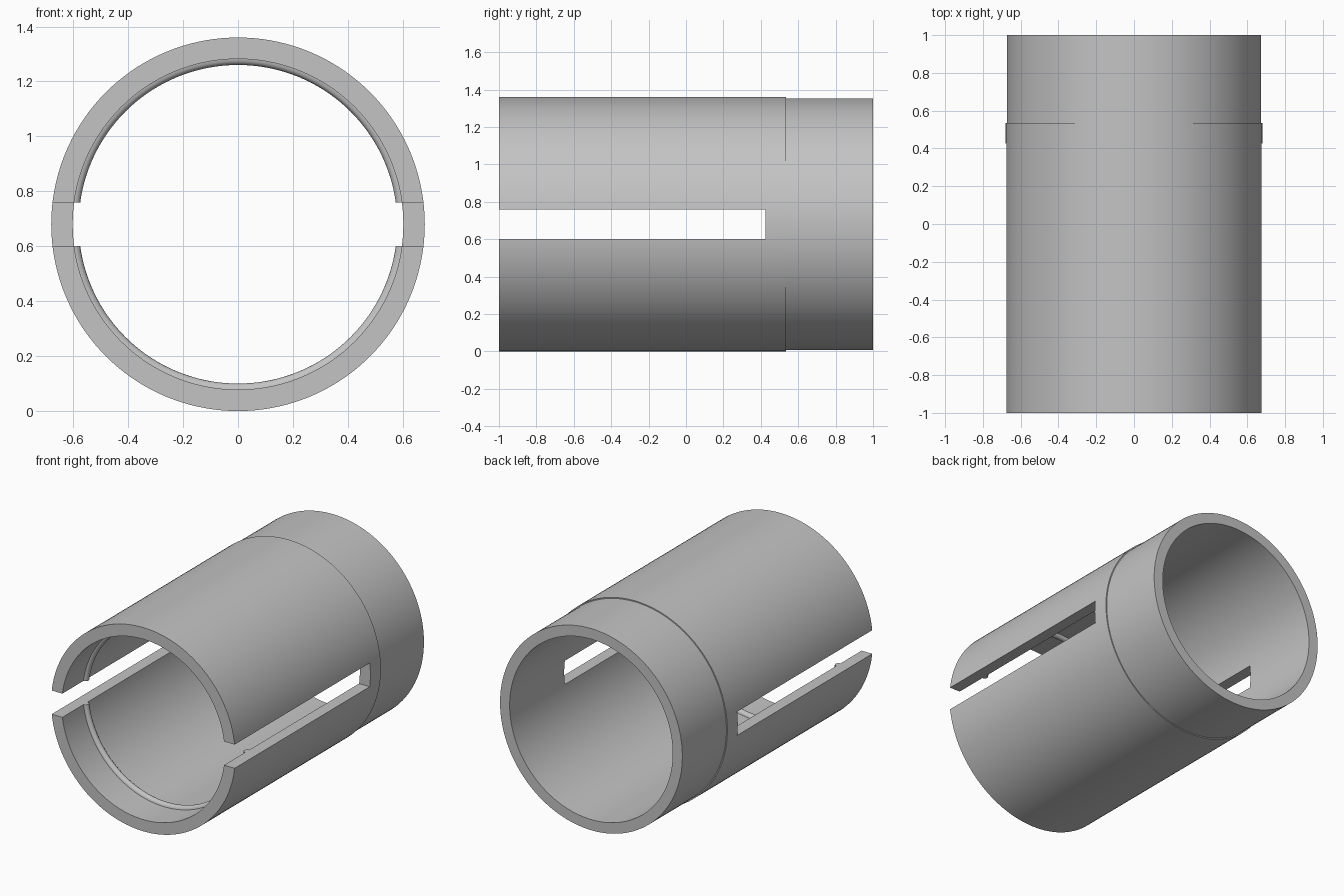
import bpy, bmesh, math
from mathutils import Matrix, Vector

if "Cube" in bpy.data.objects:
    bpy.data.objects.remove(bpy.data.objects["Cube"], do_unlink=True)

OUTER, REAR, BORE = 0.68, 0.673, 0.602
RIB_Y, RIB_R = -0.755, 0.022
STEP_Y, SLOT_END, SLOT_HALF = 0.535, 0.425, 0.079
SEGMENTS = 144

grey = bpy.data.materials.new("plain_grey")
grey.use_nodes = True
colour = (0.55, 0.55, 0.55, 1)
grey.diffuse_color = colour
grey.node_tree.nodes["Principled BSDF"].inputs["Base Color"].default_value = colour


def add_object(name, bm):
    bmesh.ops.recalc_face_normals(bm, faces=bm.faces)
    mesh = bpy.data.meshes.new(name)
    bm.to_mesh(mesh)
    bm.free()
    mesh.materials.append(grey)
    obj = bpy.data.objects.new(name, mesh)
    bpy.context.collection.objects.link(obj)
    return obj


# Wall section as (radius, y): stepped outside, bore with a rounded inner rib
section = [(BORE, -1), (OUTER, -1), (OUTER, STEP_Y), (REAR, STEP_Y), (REAR, 1), (BORE, 1)]
for i in range(9):
    a = math.pi * i / 8
    section.append((BORE - RIB_R * math.sin(a), RIB_Y + RIB_R * math.cos(a)))

# Revolve the section about the long axis
bm = bmesh.new()
verts = [bm.verts.new((r, y, OUTER)) for r, y in section]
edges = [bm.edges.new((v, verts[(i + 1) % len(verts)])) for i, v in enumerate(verts)]
bmesh.ops.spin(bm, geom=verts + edges, cent=(0, 0, OUTER), axis=(0, 1, 0),
               angle=math.tau, steps=SEGMENTS)
bmesh.ops.remove_doubles(bm, verts=bm.verts, dist=0.0001)
sleeve = add_object("slotted_sleeve", bm)

# Cutter for the pair of side slots, open at the front
bm = bmesh.new()
length = SLOT_END + 1.2
centre = Vector((0, SLOT_END - length / 2, OUTER))
bmesh.ops.create_cube(bm, size=1, matrix=Matrix.Translation(centre)
                      @ Matrix.Diagonal((2, length, 2 * SLOT_HALF, 1)))
cutter = add_object("slot_cutter", bm)
cutter.hide_render = True

cut = sleeve.modifiers.new("side_slots", "BOOLEAN")
cut.operation = "DIFFERENCE"
cut.solver = "EXACT"
cut.object = cutter

bpy.ops.object.select_all(action="DESELECT")
sleeve.select_set(True)
bpy.context.view_layer.objects.active = sleeve
bpy.ops.object.modifier_apply(modifier=cut.name)
bpy.data.objects.remove(cutter, do_unlink=True)

# Smooth round walls with crisp rims and slot edges
bpy.ops.object.shade_smooth_by_angle(angle=math.radians(30))
